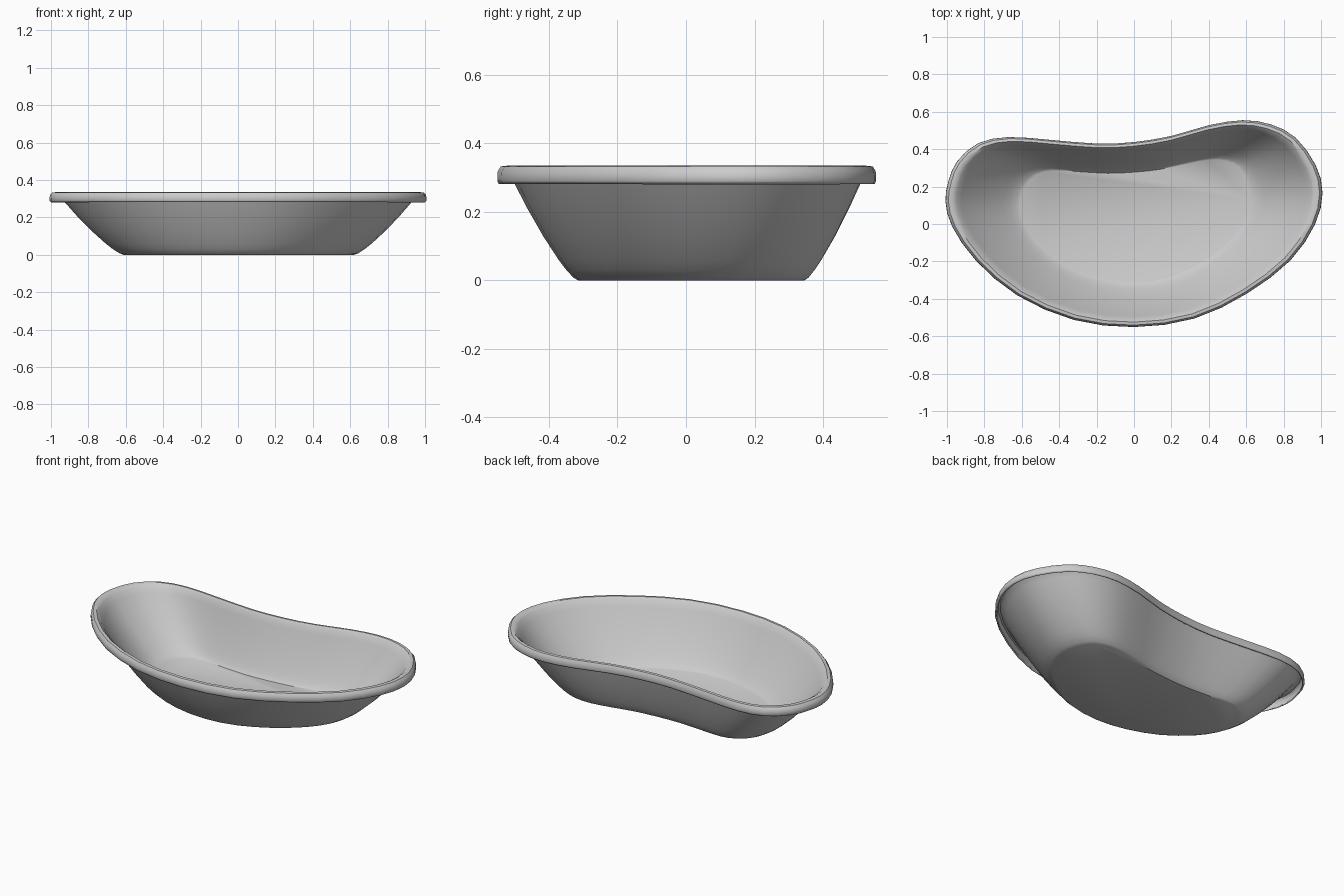
import bpy, bmesh, math
from mathutils import Vector

if "Cube" in bpy.data.objects:
    bpy.data.objects.remove(bpy.data.objects["Cube"])

# Matching kidney outlines: rim (x, y) and floor (x, y)
pairs = [
    (-1.0, .12, -.61, .08), (-.965, -.01, -.58, -.01), (-.84, -.19, -.51, -.11),
    (-.62, -.375, -.37, -.22), (-.32, -.505, -.19, -.29), (0, -.543, 0, -.315),
    (.32, -.498, .19, -.285), (.60, -.365, .37, -.20), (.83, -.19, .51, -.09),
    (.96, 0, .59, .02), (1.0, .165, .62, .13), (.965, .31, .605, .225),
    (.86, .455, .56, .305), (.73, .525, .49, .34), (.58, .547, .40, .345),
    (.40, .52, .28, .325), (.20, .463, .14, .295), (0, .43, 0, .28),
    (-.20, .422, -.14, .274), (-.45, .442, -.30, .283), (-.67, .457, -.43, .29),
    (-.83, .425, -.52, .265), (-.94, .33, -.58, .205), (-.985, .225, -.605, .145),
]
# Cross-section: (blend from floor to rim, height), ending in the turned-down lip
profile = [(0, 0), (.06, .008), (.15, .03), (.25, .06), (.45, .13), (.65, .21),
           (.82, .285), (.885, .316), (.93, .327), (.97, .326), (.995, .316),
           (1.0, .303), (1.0, .292), (.985, .285)]


def smooth_loop(pts, steps=2):
    """Closed Catmull-Rom curve through pts."""
    out, n = [], len(pts)
    for i in range(n):
        a, b, c, d = (pts[(i + k) % n] for k in (-1, 0, 1, 2))
        for s in range(steps):
            t = s / steps
            out.append(.5 * (2 * b + (c - a) * t + (2 * a - 5 * b + 4 * c - d) * t * t
                             + (3 * b - a - 3 * c + d) * t ** 3))
    return out


rim = smooth_loop([Vector(p[:2]) for p in pairs])
floor = smooth_loop([Vector(p[2:]) for p in pairs])

# Loft the dish from floor to lip
bm = bmesh.new()
rings = []
for t, z in profile:
    rings.append([bm.verts.new((*f.lerp(r, t), z)) for f, r in zip(floor, rim)])
n = len(rim)
for lo, hi in zip(rings, rings[1:]):
    for i in range(n):
        j = (i + 1) % n
        bm.faces.new((lo[i], lo[j], hi[j], hi[i]))
bm.faces.new(rings[0][::-1])
mesh = bpy.data.meshes.new("kidney_dish")
bm.to_mesh(mesh)
bm.free()
dish = bpy.data.objects.new("kidney_dish", mesh)
bpy.context.collection.objects.link(dish)

# Thin sheet wall, thickened towards the inside
solid = dish.modifiers.new("wall", 'SOLIDIFY')
solid.thickness = .008
solid.offset = -1

bpy.context.view_layer.objects.active = dish
dish.select_set(True)
bpy.ops.object.shade_smooth_by_angle(angle=math.radians(40))
